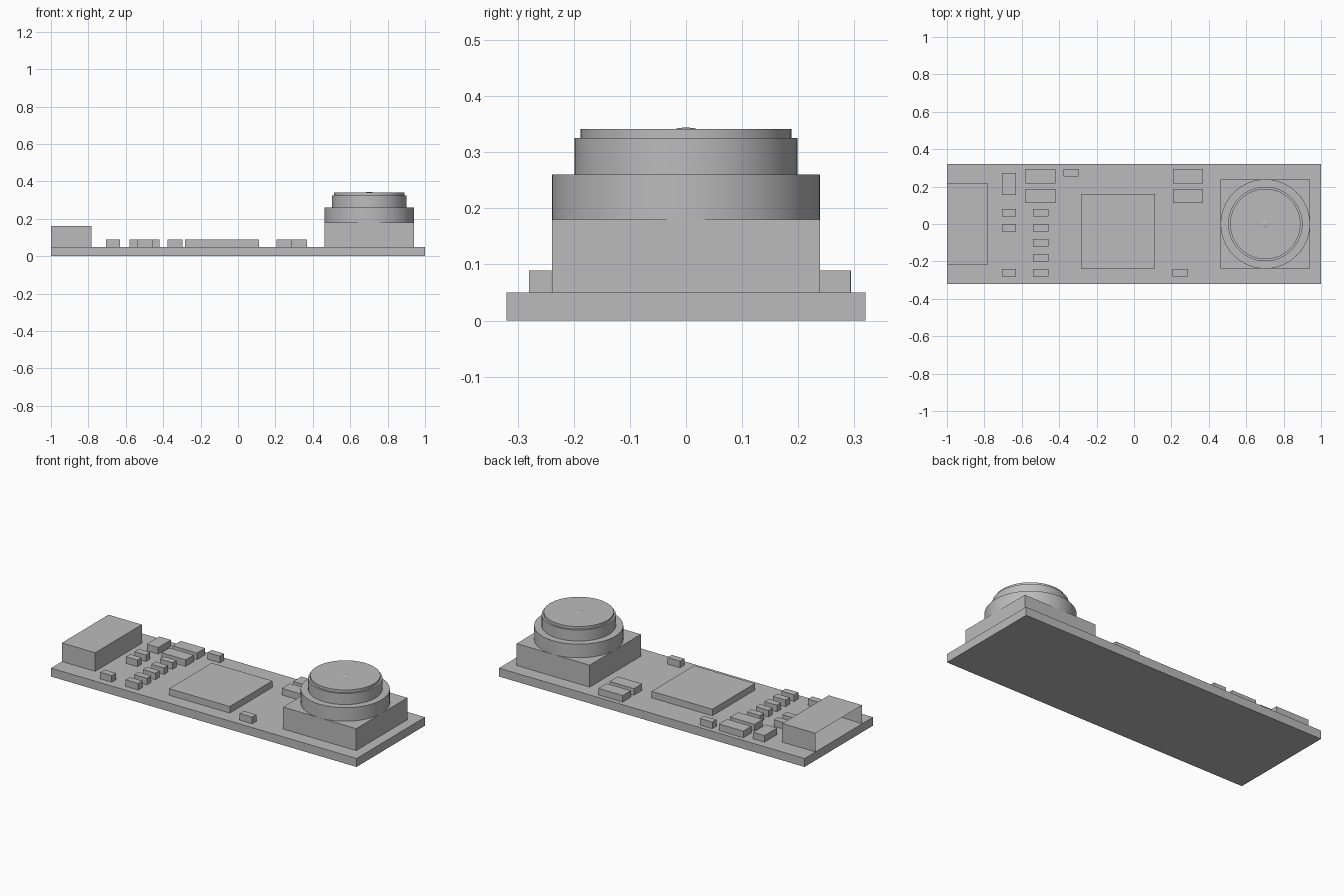
import bpy
import bmesh
import math
from mathutils import Matrix, Vector

if "Cube" in bpy.data.objects:
    bpy.data.objects.remove(bpy.data.objects["Cube"], do_unlink=True)

# Single plain grey finish
grey = bpy.data.materials.new("plain grey")
grey.use_nodes = True
colour = (0.5, 0.5, 0.5, 1)
grey.diffuse_color = colour
grey.node_tree.nodes["Principled BSDF"].inputs["Base Color"].default_value = colour

BOARD_TOP = 0.05
CHIP_TOP = 0.089


def finish(name, bm):
    mesh = bpy.data.meshes.new(name)
    bmesh.ops.recalc_face_normals(bm, faces=bm.faces)
    bm.to_mesh(mesh)
    bm.free()
    mesh.materials.append(grey)
    obj = bpy.data.objects.new(name, mesh)
    bpy.context.collection.objects.link(obj)
    return obj


def box_bmesh(x, y, z):
    """Box from (low, high) pairs on each axis."""
    bm = bmesh.new()
    size = Vector((x[1] - x[0], y[1] - y[0], z[1] - z[0]))
    middle = Vector((sum(x), sum(y), sum(z))) / 2
    bmesh.ops.create_cube(bm, size=1, matrix=Matrix.LocRotScale(middle, None, size))
    return bm


def box(name, x, y, z):
    return finish(name, box_bmesh(x, y, z))


def lathe(name, profile, x, segments=64):
    """Spin a (radius, height) profile around a vertical axis."""
    bm = bmesh.new()
    verts = [bm.verts.new((r, 0, z)) for r, z in profile]
    edges = [bm.edges.new(pair) for pair in zip(verts, verts[1:])]
    bmesh.ops.spin(bm, geom=verts + edges, cent=(0, 0, 0), axis=(0, 0, 1),
                   angle=math.tau, steps=segments, use_duplicate=False)
    bmesh.ops.remove_doubles(bm, verts=bm.verts, dist=1e-5)
    bmesh.ops.translate(bm, verts=bm.verts, vec=(x, 0, 0))
    obj = finish(name, bm)
    bpy.ops.object.select_all(action="DESELECT")
    obj.select_set(True)
    bpy.context.view_layer.objects.active = obj
    bpy.ops.object.shade_smooth_by_angle(angle=math.radians(30))


# Circuit board and main chip
box("circuit_board", (-1, 1), (-0.32, 0.32), (0, BOARD_TOP))
box("main_chip", (-0.284, 0.113), (-0.238, 0.16), (BOARD_TOP, CHIP_TOP))

# Connector shell, open at the end of the board
bm = box_bmesh((-1, -0.782), (-0.218, 0.218), (BOARD_TOP, 0.16))
end = min(bm.faces, key=lambda f: f.calc_center_median().x)
bmesh.ops.inset_region(bm, faces=[end], thickness=0.012)
bmesh.ops.translate(bm, verts=end.verts, vec=(0.2, 0, 0))
finish("connector_shell", bm)

# Small components: name, (width, depth), centres
SMALL = (0.082, 0.04)
groups = [
    ("resistor", (0.075, 0.04), [(-0.668, y) for y in (0.06, -0.02, -0.26)]),
    ("capacitor", SMALL, [(-0.498, 0.06 - 0.08 * i) for i in range(5)]),
    ("small_part", SMALL, [(-0.337, 0.274), (0.248, -0.26)]),
    ("large_part", (0.16, 0.076), [(x, y) for x in (-0.5, 0.289) for y in (0.255, 0.149)]),
    ("upright_part", (0.075, 0.118), [(-0.668, 0.214)]),
]
for name, (w, d), places in groups:
    for i, (x, y) in enumerate(places, 1):
        box(f"{name}_{i}", (x - w / 2, x + w / 2), (y - d / 2, y + d / 2),
            (BOARD_TOP, CHIP_TOP))

# Camera housing and stepped lens barrel
LENS_X = 0.702
box("camera_housing", (LENS_X - 0.239, LENS_X + 0.239), (-0.239, 0.239), (BOARD_TOP, 0.18))
lathe("lens_barrel", [(0, 0.18), (0.239, 0.18), (0.239, 0.26), (0.199, 0.26),
                      (0.199, 0.325), (0.188, 0.325), (0.188, 0.341), (0, 0.341)], LENS_X)
lathe("lens_centre", [(0.021, 0.341), (0.015, 0.3425), (0.008, 0.3435), (0, 0.344)],
      LENS_X, 24)
